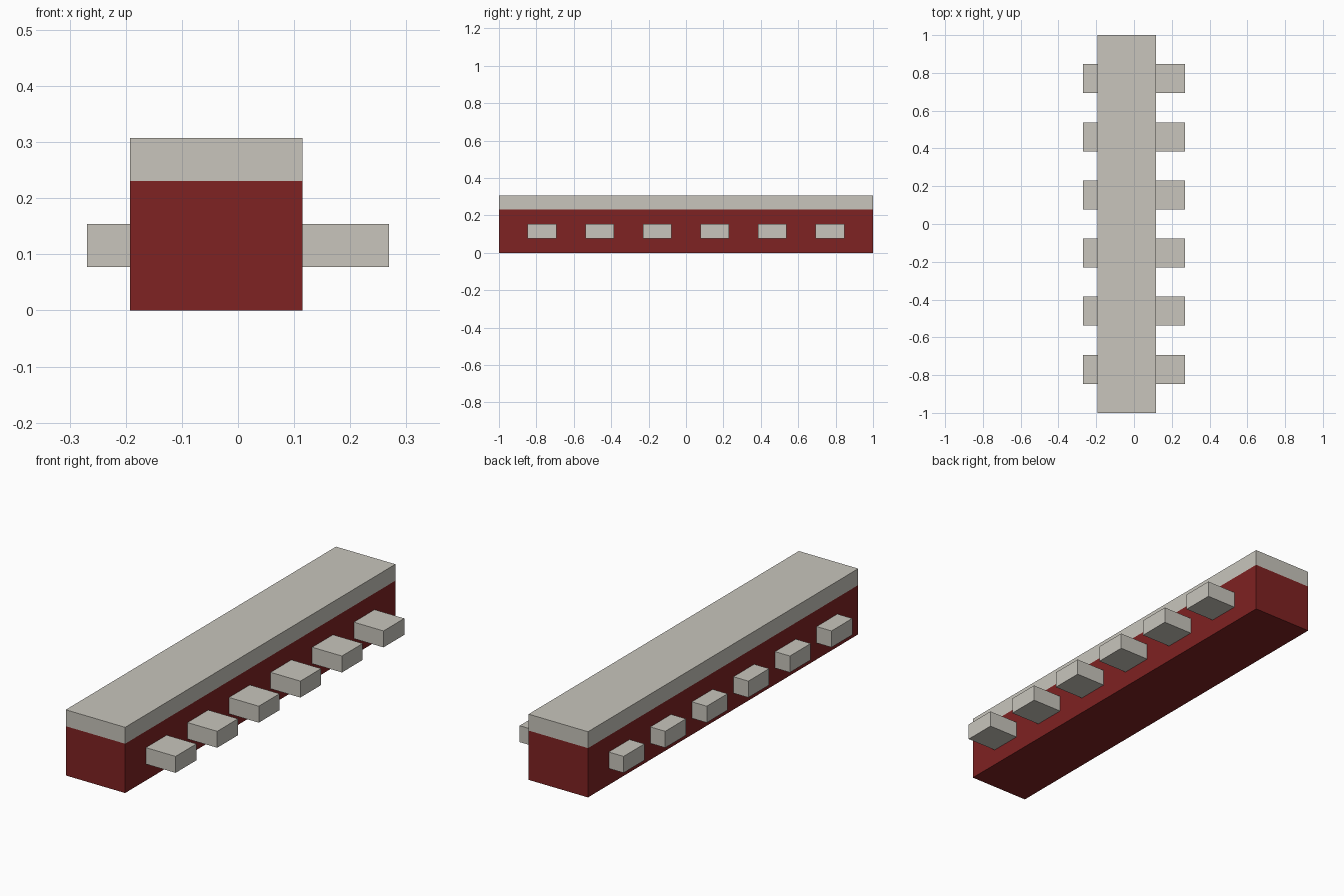
import bpy
import bmesh
from mathutils import Vector

if "Cube" in bpy.data.objects:
    bpy.data.objects.remove(bpy.data.objects["Cube"])

U = 2 / 26  # grid unit: the beam is 26 units long


def material(name, color):
    mat = bpy.data.materials.new(name)
    mat.diffuse_color = (*color, 1)
    mat.use_nodes = True
    mat.node_tree.nodes["Principled BSDF"].inputs["Base Color"].default_value = mat.diffuse_color
    return mat


def box(name, low, high, mat):
    """Axis-aligned box between two corners given in grid units."""
    low, high = Vector(low) * U, Vector(high) * U
    bm = bmesh.new()
    bmesh.ops.create_cube(bm, size=1)
    bmesh.ops.scale(bm, vec=high - low, verts=bm.verts)
    bmesh.ops.translate(bm, vec=(low + high) / 2, verts=bm.verts)
    mesh = bpy.data.meshes.new(name)
    bm.to_mesh(mesh)
    bm.free()
    mesh.materials.append(mat)
    obj = bpy.data.objects.new(name, mesh)
    bpy.context.collection.objects.link(obj)
    return obj


red = material("dark red", (0.212, 0.016, 0.016))
stone = material("pale stone", (0.578, 0.558, 0.503))

# Long red body with a pale cap on top
box("body", (-2.5, -13, 0), (1.5, 13, 3), red)
box("cap", (-2.5, -13, 3), (1.5, 13, 4), stone)

# Six crossbars through the body, sticking out further on the right
for i in range(6):
    y = -10 + 4 * i
    box(f"crossbar_{i + 1}", (-3.5, y - 1, 1), (3.5, y + 1, 2), stone)
